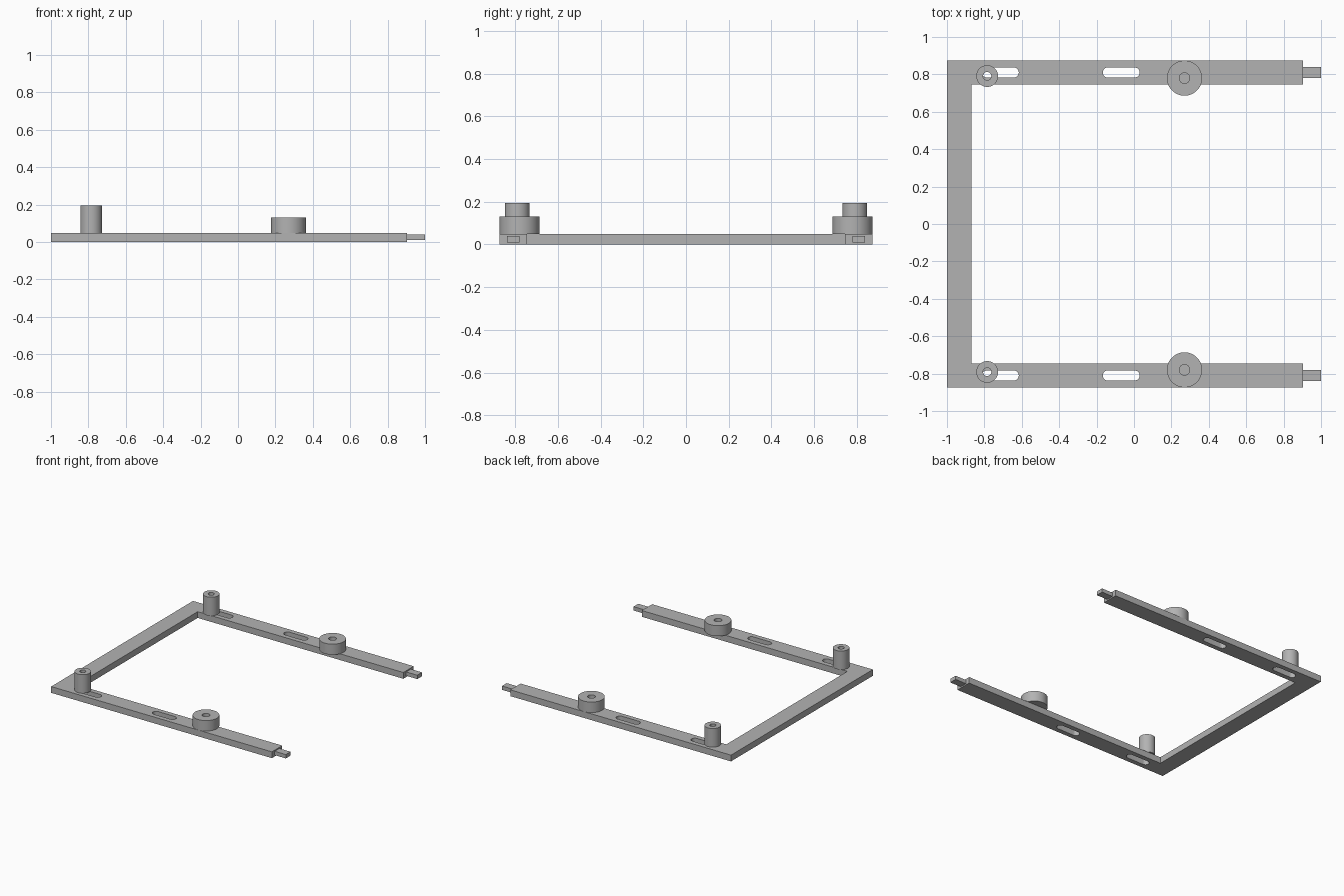
import bpy
from math import cos, sin, pi, radians

cube = bpy.data.objects.get("Cube")
if cube:
    bpy.data.objects.remove(cube, do_unlink=True)

grey = bpy.data.materials.new("plain grey")
grey.use_nodes = True
COLOUR = (0.45, 0.45, 0.45, 1)
grey.diffuse_color = COLOUR
grey.node_tree.nodes["Principled BSDF"].inputs["Base Color"].default_value = COLOUR


def arc(x, y, r, start, end, steps):
    return [(x + r * cos(start + (end - start) * i / steps),
             y + r * sin(start + (end - start) * i / steps)) for i in range(steps + 1)]


def circle(x, y, r):
    return arc(x, y, r, 0, 2 * pi, 64)[:-1]


def slot(x0, x1, y, r):
    return (arc(x1 - r, y, r, -pi / 2, pi / 2, 16)
            + arc(x0 + r, y, r, pi / 2, 3 * pi / 2, 16))


def rectangle(x0, x1, y0, y1):
    return [(x0, y0), (x1, y0), (x1, y1), (x0, y1)]


def plate(name, outlines, z0, z1):
    """Extrude a flat outline from z0 to z1; inner outlines become holes."""
    curve = bpy.data.curves.new(name, 'CURVE')
    curve.dimensions = '2D'
    curve.fill_mode = 'BOTH'
    curve.extrude = (z1 - z0) / 2
    for points in outlines:
        spline = curve.splines.new('POLY')
        spline.points.add(len(points) - 1)
        for point, (x, y) in zip(spline.points, points):
            point.co = (x, y, 0, 1)
        spline.use_cyclic_u = True
    obj = bpy.data.objects.new(name, curve)
    obj.location.z = (z0 + z1) / 2
    bpy.context.collection.objects.link(obj)
    bpy.ops.object.select_all(action='DESELECT')
    obj.select_set(True)
    bpy.context.view_layer.objects.active = obj
    bpy.ops.object.convert(target='MESH')
    obj = bpy.context.object
    obj.data.materials.clear()
    obj.data.materials.append(grey)
    bpy.ops.object.shade_smooth_by_angle(angle=radians(30))
    return obj


# U-shaped frame with two slots through each arm
TOP = 0.049
OUT, IN, BACK, END = 0.874, 0.746, -0.87, 0.904
frame = [(-1, -OUT), (END, -OUT), (END, -IN), (BACK, -IN),
         (BACK, IN), (END, IN), (END, OUT), (-1, OUT)]
slots = [slot(x0, x0 + 0.197, side * 0.81, 0.027)
         for side in (-1, 1) for x0 in (-0.813, -0.167)]
plate("frame", [frame] + slots, 0, TOP)

# Tongue, post and roller on each arm
for side, label in ((-1, "right"), (1, "left")):
    y = side * 0.81
    plate(label + "_tongue", [rectangle(END, 1, y - 0.029, y + 0.029)], 0.01, 0.04)
    y = side * 0.791
    plate(label + "_post", [circle(-0.785, y, 0.058), circle(-0.785, y, 0.022)], TOP, 0.194)
    y = side * 0.78
    plate(label + "_roller", [circle(0.27, y, 0.094), circle(0.27, y, 0.028)], TOP, 0.131)
